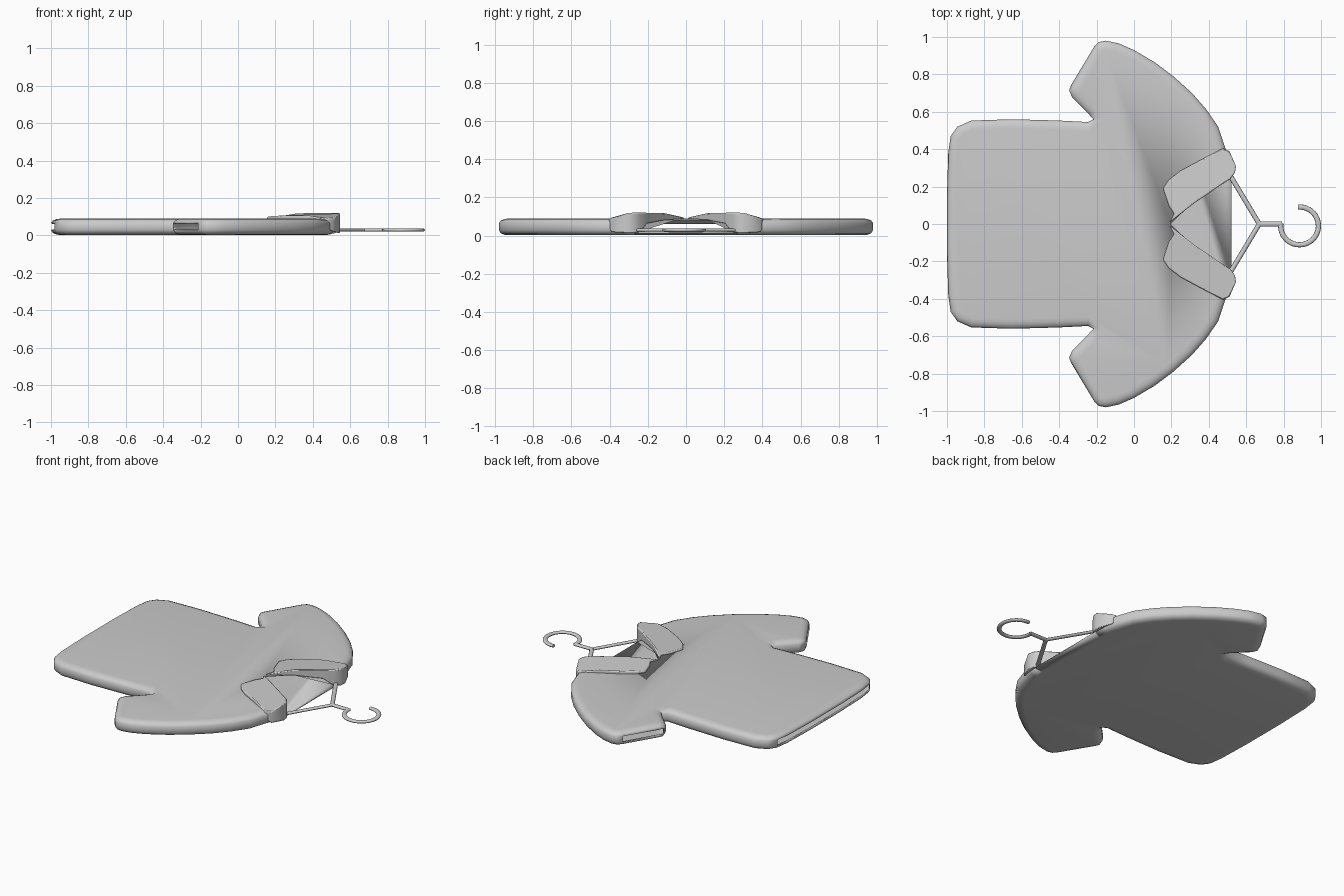
import bpy, bmesh, math
from mathutils import Vector

if "Cube" in bpy.data.objects:
    bpy.data.objects.remove(bpy.data.objects["Cube"])


def add_mesh(name, bm):
    bmesh.ops.recalc_face_normals(bm, faces=bm.faces[:])
    me = bpy.data.meshes.new(name)
    bm.to_mesh(me)
    bm.free()
    ob = bpy.data.objects.new(name, me)
    bpy.context.collection.objects.link(ob)
    return ob


def smooth(ob, angle=40):
    bpy.ops.object.select_all(action='DESELECT')
    ob.select_set(True)
    bpy.context.view_layer.objects.active = ob
    bpy.ops.object.shade_smooth_by_angle(angle=math.radians(angle))


def inset(points, d):
    """Move an open counter-clockwise outline inwards by d."""
    out = []
    for i, p in enumerate(points):
        t = (points[min(i + 1, len(points) - 1)] - points[max(i - 1, 0)]).normalized()
        out.append(p + Vector((-t.y, t.x)) * d)
    return out


# Shirt body: half outline from the neck round the sleeve to the hem
half = [(0.52, 0.27), (0.51, 0.34), (0.48, 0.43), (0.45, 0.52), (0.385, 0.615),
        (0.31, 0.70), (0.21, 0.79), (0.11, 0.865), (0.0, 0.93), (-0.08, 0.965),
        (-0.15, 0.98), (-0.19, 0.972), (-0.215, 0.945), (-0.335, 0.745),
        (-0.347, 0.715), (-0.33, 0.675), (-0.24, 0.585), (-0.218, 0.56),
        (-0.245, 0.545), (-0.40, 0.553), (-0.65, 0.56), (-0.87, 0.553),
        (-0.945, 0.52), (-0.98, 0.47), (-0.993, 0.38), (-1.0, 0.15)]
outline = [Vector(p) for p in half] + [Vector((x, -y)) for x, y in reversed(half)]
n, h = len(outline), len(half)
open_half = set(range(12, 14))
open_segs = open_half | {n - 2 - i for i in open_half} | set(range(h - 3, h + 2))

profile = [(0.05, 0.002), (0.03, 0.004), (0.01, 0.012), (0.0, 0.028),
           (0.0, 0.066), (0.01, 0.079), (0.03, 0.087), (0.05, 0.089)]
bm = bmesh.new()
rings = [[bm.verts.new((p.x, p.y, z)) for p in inset(outline, d)] for d, z in profile]
for k in range(len(rings) - 1):
    for i in range(n - 1):
        if k == 3 and i in open_segs:      # sleeve and hem openings
            continue
        a, b = rings[k], rings[k + 1]
        bm.faces.new((a[i], a[i + 1], b[i + 1], b[i]))
# back panel runs up to the neck, front panel has a V cut
neck = [bm.verts.new((0.52, y, 0.012)) for y in (-0.27, 0.27)]
bm.faces.new(rings[0] + neck)
bm.faces.new(rings[-1] + [bm.verts.new((0.195, 0, 0.089))])
shirt = add_mesh("shirt_body", bm)
sol = shirt.modifiers.new("cloth", 'SOLIDIFY')
sol.thickness = 0.008
sol.offset = -1
smooth(shirt, 50)

# Collar flaps: (x, y, bottom z, top z)
flap = [(0.19, 0.008, 0.08, 0.096), (0.215, 0.055, 0.08, 0.10), (0.185, 0.10, 0.08, 0.10),
        (0.155, 0.19, 0.08, 0.10), (0.185, 0.235, 0.08, 0.104), (0.25, 0.285, 0.08, 0.106),
        (0.37, 0.35, 0.075, 0.106), (0.475, 0.405, 0.04, 0.09), (0.51, 0.39, 0.015, 0.09),
        (0.545, 0.31, 0.012, 0.12), (0.54, 0.275, 0.012, 0.12), (0.515, 0.24, 0.015, 0.12),
        (0.46, 0.205, 0.06, 0.12), (0.32, 0.11, 0.08, 0.118)]
for side, label in ((1, "left"), (-1, "right")):
    bm = bmesh.new()
    low = [bm.verts.new((x, side * y, a)) for x, y, a, b in flap]
    top = [bm.verts.new((x, side * y, b)) for x, y, a, b in flap]
    bm.faces.new(low)
    bm.faces.new(top)
    for i in range(len(flap)):
        j = (i + 1) % len(flap)
        bm.faces.new((low[i], low[j], top[j], top[i]))
    collar = add_mesh("collar_flap_" + label, bm)
    bev = collar.modifiers.new("soft_edge", 'BEVEL')
    bev.width = 0.006
    bev.segments = 2
    bev.angle_limit = math.radians(50)
    smooth(collar, 45)


# Hanger: flattened rods
def rod(name, pts, r):
    cu = bpy.data.curves.new(name, 'CURVE')
    cu.dimensions = '3D'
    cu.bevel_depth = r
    cu.bevel_resolution = 3
    cu.use_fill_caps = True
    sp = cu.splines.new('POLY')
    sp.points.add(len(pts) - 1)
    for q, (x, y) in zip(sp.points, pts):
        q.co = (x, y, 0, 1)
    ob = bpy.data.objects.new(name, cu)
    bpy.context.collection.objects.link(ob)
    ob.location.z = 0.028
    ob.scale.z = 0.65
    bpy.ops.object.select_all(action='DESELECT')
    ob.select_set(True)
    bpy.context.view_layer.objects.active = ob
    bpy.ops.object.convert(target='MESH')
    smooth(bpy.context.object, 45)


for side, label in ((1, "left"), (-1, "right")):
    rod("hanger_arm_" + label, [(0.67, 0), (0.52, side * 0.25), (0.37, side * 0.50)], 0.013)
rod("hanger_stem", [(0.66, 0), (0.79, 0)], 0.014)
arc = [math.radians(172 + 283 * i / 32) for i in range(33)]
rod("hanger_hook", [(0.885 + 0.101 * math.cos(a), -0.01 + 0.101 * math.sin(a)) for a in arc], 0.014)
